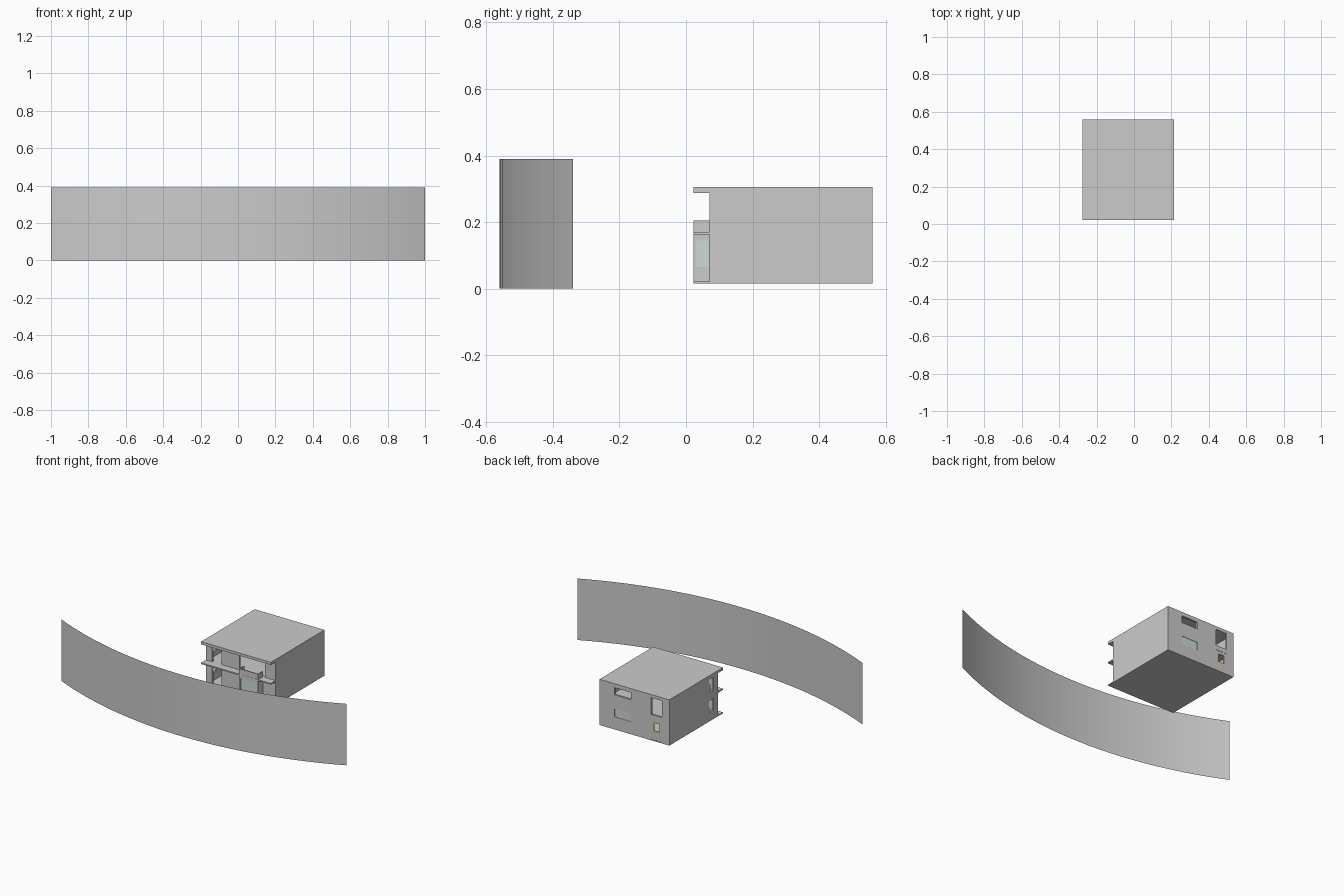
import bpy, bmesh, math

if "Cube" in bpy.data.objects:
    bpy.data.objects.remove(bpy.data.objects["Cube"])

T = 0.012  # wall thickness


def material(name, rgb):
    m = bpy.data.materials.new(name)
    m.diffuse_color = (*rgb, 1)
    m.use_nodes = True
    m.node_tree.nodes["Principled BSDF"].inputs["Base Color"].default_value = m.diffuse_color
    return m


GLASS = material("pale_glass", (0.62, 0.70, 0.69))
DOOR = material("cream_door", (0.62, 0.60, 0.50))


def finish(name, bm, mat=None):
    bmesh.ops.recalc_face_normals(bm, faces=bm.faces)
    me = bpy.data.meshes.new(name)
    bm.to_mesh(me)
    bm.free()
    ob = bpy.data.objects.new(name, me)
    bpy.context.collection.objects.link(ob)
    if mat:
        me.materials.append(mat)
    return ob


def box(name, x0, x1, y0, y1, z0, z1, mat=None):
    bm = bmesh.new()
    bmesh.ops.create_cube(bm, size=1)
    for v in bm.verts:
        v.co.x = x0 + (v.co.x + 0.5) * (x1 - x0)
        v.co.y = y0 + (v.co.y + 0.5) * (y1 - y0)
        v.co.z = z0 + (v.co.z + 0.5) * (z1 - z0)
    return finish(name, bm, mat)


def wall(name, axis, pos, u0, u1, z0, z1, holes=(), mat=None, thick=T):
    """Upright panel along x or y, centred on pos, with holes (ua, ub, za, zb)."""
    us = sorted({u0, u1, *[h[0] for h in holes], *[h[1] for h in holes]})
    zs = sorted({z0, z1, *[h[2] for h in holes], *[h[3] for h in holes]})
    bm = bmesh.new()

    def vert(u, z):
        return bm.verts.new((u, pos, z) if axis == 'x' else (pos, u, z))

    grid = [[vert(u, z) for z in zs] for u in us]
    for i in range(len(us) - 1):
        for j in range(len(zs) - 1):
            u, z = (us[i] + us[i + 1]) / 2, (zs[j] + zs[j + 1]) / 2
            if not any(a < u < b and c < z < d for a, b, c, d in holes):
                bm.faces.new((grid[i][j], grid[i + 1][j], grid[i + 1][j + 1], grid[i][j + 1]))
    ob = finish(name, bm, mat)
    mod = ob.modifiers.new("thickness", 'SOLIDIFY')
    mod.thickness, mod.offset = thick, 0
    return ob


# curved screen: a single-sheet arc, 2 wide and 0.22 deep
R, N = 2.383, 32
half = math.asin(1 / R)
bm = bmesh.new()
pairs = []
for i in range(N + 1):
    a = -half + 2 * half * i / N
    x, y = R * math.sin(a), -0.56 + R * (1 - math.cos(a))
    pairs.append([bm.verts.new((x, y, z)) for z in (0, 0.39)])
for p, q in zip(pairs, pairs[1:]):
    bm.faces.new((p[0], q[0], q[1], p[1]))
screen = finish("curved_screen", bm)
for f in screen.data.polygons:
    f.use_smooth = True

# floor, middle and roof slabs
X0, X1, Y0, Y1, YF = -0.275, 0.215, 0.022, 0.56, 0.07
for name, za, zb in (("ground_slab", 0.015, 0.021), ("middle_slab", 0.163, 0.171),
                     ("roof_slab", 0.288, 0.305)):
    box(name, X0, X1, Y0, Y1, za, zb)

# outer walls
ZB, ZT = 0.016, 0.304
wall("right_wall", 'y', X1 - T / 2, YF, Y1, ZB, ZT)
wall("left_wall", 'y', X0 + T / 2, YF, Y1, ZB, ZT,
     [(0.115, 0.155, 0.20, 0.28), (0.115, 0.155, 0.07, 0.145)])
BACK = [(-0.005, 0.108, 0.235, 0.28), (-0.005, 0.108, 0.095, 0.145),
        (-0.225, -0.147, 0.18, 0.285), (-0.225, -0.147, 0.021, 0.15)]
wall("back_wall", 'x', Y1 - T / 2, X0 + T, X1 - T, ZB, ZT, BACK)
wall("front_wall", 'x', YF + T / 2, X0 + T, X1 - T, ZB, ZT,
     [(-0.23, -0.165, 0.171, 0.275), (-0.04, 0.14, 0.171, 0.28),
      (-0.23, -0.165, 0.021, 0.14), (0.0, 0.115, 0.021, 0.155)])

# back window and door
wall("back_window_glass", 'x', Y1 - 0.004, -0.005, 0.108, 0.095, 0.145, mat=GLASS, thick=0.003)
wall("back_door", 'x', Y1 - 0.004, -0.225, -0.147, 0.021, 0.15,
     [(-0.205, -0.167, 0.08, 0.13)], mat=DOOR, thick=0.005)

# front ground-floor bay with glazed front and sides
BX0, BX1 = -0.01, 0.125
wall("bay_front", 'x', Y0 + 0.004, BX0, BX1, 0.021, 0.163,
     [(0.002, 0.113, 0.065, 0.145)], thick=0.006)
wall("bay_front_glass", 'x', Y0 + 0.004, 0.002, 0.113, 0.065, 0.145, mat=GLASS, thick=0.002)
for side, x in (("left", BX0 + 0.003), ("right", BX1 - 0.003)):
    wall(f"bay_{side}_side", 'y', x, Y0 + 0.004, YF, 0.021, 0.163,
         [(0.03, 0.068, 0.065, 0.145)], thick=0.006)
    wall(f"bay_{side}_glass", 'y', x, 0.03, 0.068, 0.065, 0.145, mat=GLASS, thick=0.002)

# balcony parapet above the bay
wall("parapet_front", 'x', Y0 + 0.004, BX0, BX1, 0.171, 0.205, thick=0.006)
for side, x in (("left", BX0 + 0.003), ("right", BX1 - 0.003)):
    wall(f"parapet_{side}", 'y', x, Y0 + 0.004, YF, 0.171, 0.205, thick=0.006)
